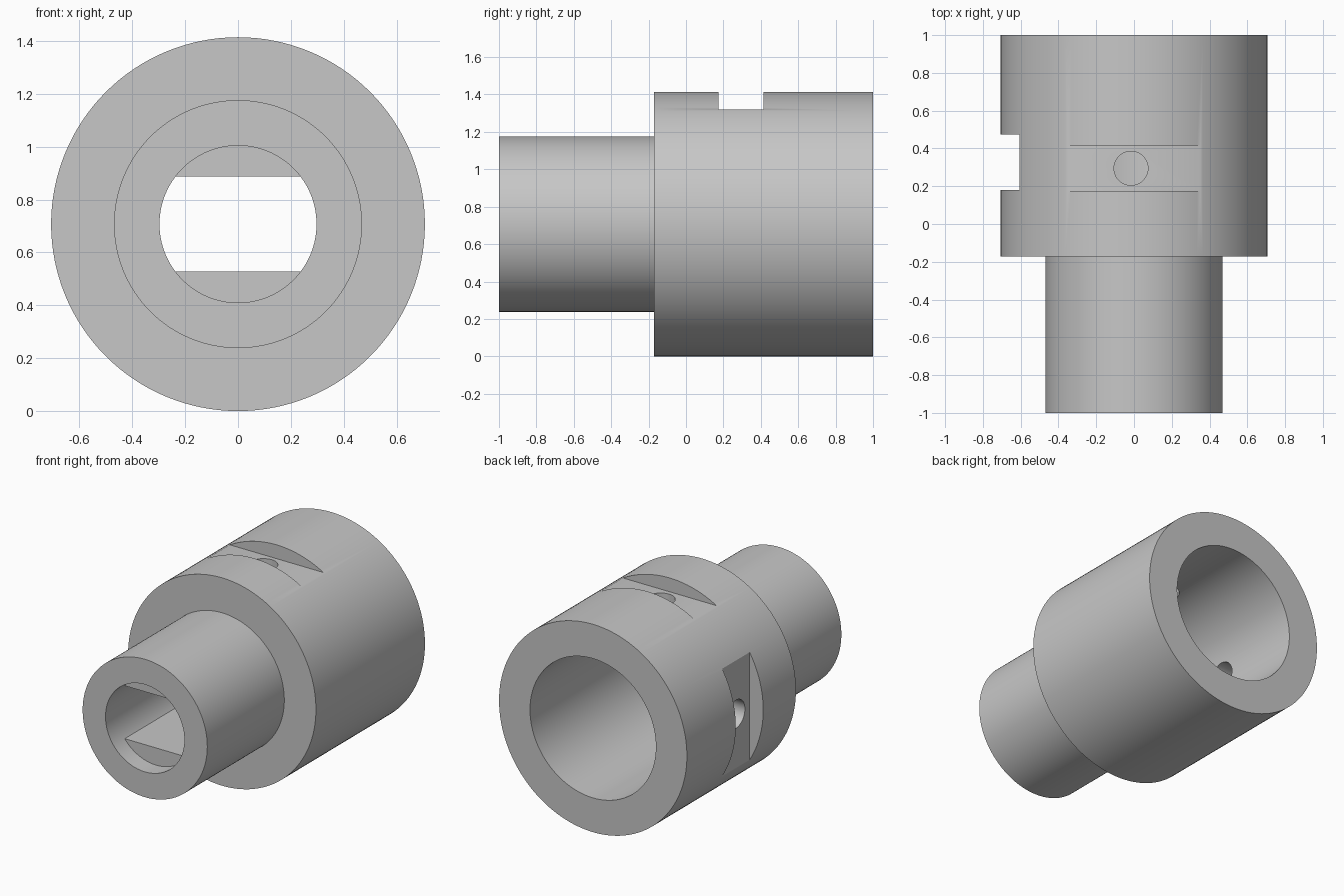
import bpy
import bmesh
from math import pi, sin, cos, asin
from mathutils import Matrix, Vector

cube = bpy.data.objects.get("Cube")
if cube:
    bpy.data.objects.remove(cube, do_unlink=True)

AXIS_Z = 0.707
SEGMENTS = 128
BORE = 0.297
FLOOR = -0.06

steel = bpy.data.materials.new("plain grey")
steel.use_nodes = True
GREY = (0.57, 0.57, 0.57, 1)
steel.diffuse_color = GREY
steel.node_tree.nodes["Principled BSDF"].inputs["Base Color"].default_value = GREY


def make_object(name, bm):
    bmesh.ops.recalc_face_normals(bm, faces=bm.faces)
    mesh = bpy.data.meshes.new(name)
    bm.to_mesh(mesh)
    bm.free()
    mesh.materials.append(steel)
    obj = bpy.data.objects.new(name, mesh)
    bpy.context.collection.objects.link(obj)
    return obj


def activate(obj):
    bpy.ops.object.select_all(action='DESELECT')
    obj.select_set(True)
    bpy.context.view_layer.objects.active = obj


def smooth(obj):
    activate(obj)
    bpy.ops.object.shade_smooth_by_angle(angle=pi / 6)


def lathe(name, profile):
    """Turn a closed (radius, y) profile around the long axis."""
    bm = bmesh.new()
    rings = []
    for radius, y in profile:
        angles = [2 * pi * i / SEGMENTS for i in range(SEGMENTS)]
        rings.append([bm.verts.new((radius * cos(a), y, AXIS_Z + radius * sin(a)))
                      for a in angles])
    for ring, following in zip(rings, rings[1:] + rings[:1]):
        for i in range(SEGMENTS):
            j = (i + 1) % SEGMENTS
            bm.faces.new((ring[i], ring[j], following[j], following[i]))
    return make_object(name, bm)


def box(name, low, high):
    low, high = Vector(low), Vector(high)
    bm = bmesh.new()
    bmesh.ops.create_cube(bm, size=1, matrix=Matrix.Translation((low + high) / 2)
                          @ Matrix.Diagonal((high - low).to_4d()))
    return make_object(name, bm)


def drill(name, centre, radius, length, turn):
    bm = bmesh.new()
    bmesh.ops.create_cone(bm, cap_ends=True, segments=48, radius1=radius,
                          radius2=radius, depth=length,
                          matrix=Matrix.Translation(centre) @ turn)
    return make_object(name, bm)


def cut(target, cutter):
    cutter.hide_render = True
    mod = target.modifiers.new(cutter.name, 'BOOLEAN')
    mod.operation = 'DIFFERENCE'
    mod.solver = 'EXACT'
    mod.object = cutter
    activate(target)
    bpy.ops.object.modifier_apply(modifier=mod.name)
    bpy.data.objects.remove(cutter, do_unlink=True)


# Stepped sleeve with a narrow front bore and a wide rear socket
body = lathe("stepped_sleeve", [
    (BORE, -1), (0.469, -1), (0.469, -0.172), (0.707, -0.172),
    (0.707, 1), (0.474, 1), (0.474, FLOOR), (BORE, FLOOR)])

# Milled flats on the top and right side, each with a cross hole
cut(body, box("top_slot", (-0.6, 0.175, 1.32), (0.6, 0.415, 1.6)))
cut(body, box("side_slot", (-0.9, 0.18, 0.1), (-0.605, 0.475, 1.3)))
cut(body, drill("top_hole", (-0.016, 0.295, 1.3), 0.09, 0.5, Matrix.Identity(4)))
cut(body, drill("side_hole", (-0.6, 0.327, AXIS_Z), 0.096, 0.5,
                Matrix.Rotation(pi / 2, 4, 'Y')))
smooth(body)

# Two webs that turn the front bore into a flat-sided passage
for name, side in (("upper_web", 1), ("lower_web", -1)):
    bm = bmesh.new()
    radius = BORE + 0.002
    start = asin(0.18 / radius)
    steps = 40
    outline = []
    for i in range(steps + 1):
        a = start + (pi - 2 * start) * i / steps
        outline.append(bm.verts.new((radius * cos(a), -0.88,
                                     AXIS_Z + side * radius * sin(a))))
    face = bm.faces.new(outline)
    extruded = bmesh.ops.extrude_face_region(bm, geom=[face], use_keep_orig=True)
    moved = [v for v in extruded["geom"] if isinstance(v, bmesh.types.BMVert)]
    bmesh.ops.translate(bm, verts=moved, vec=(0, FLOOR + 0.879, 0))
    smooth(make_object(name, bm))
